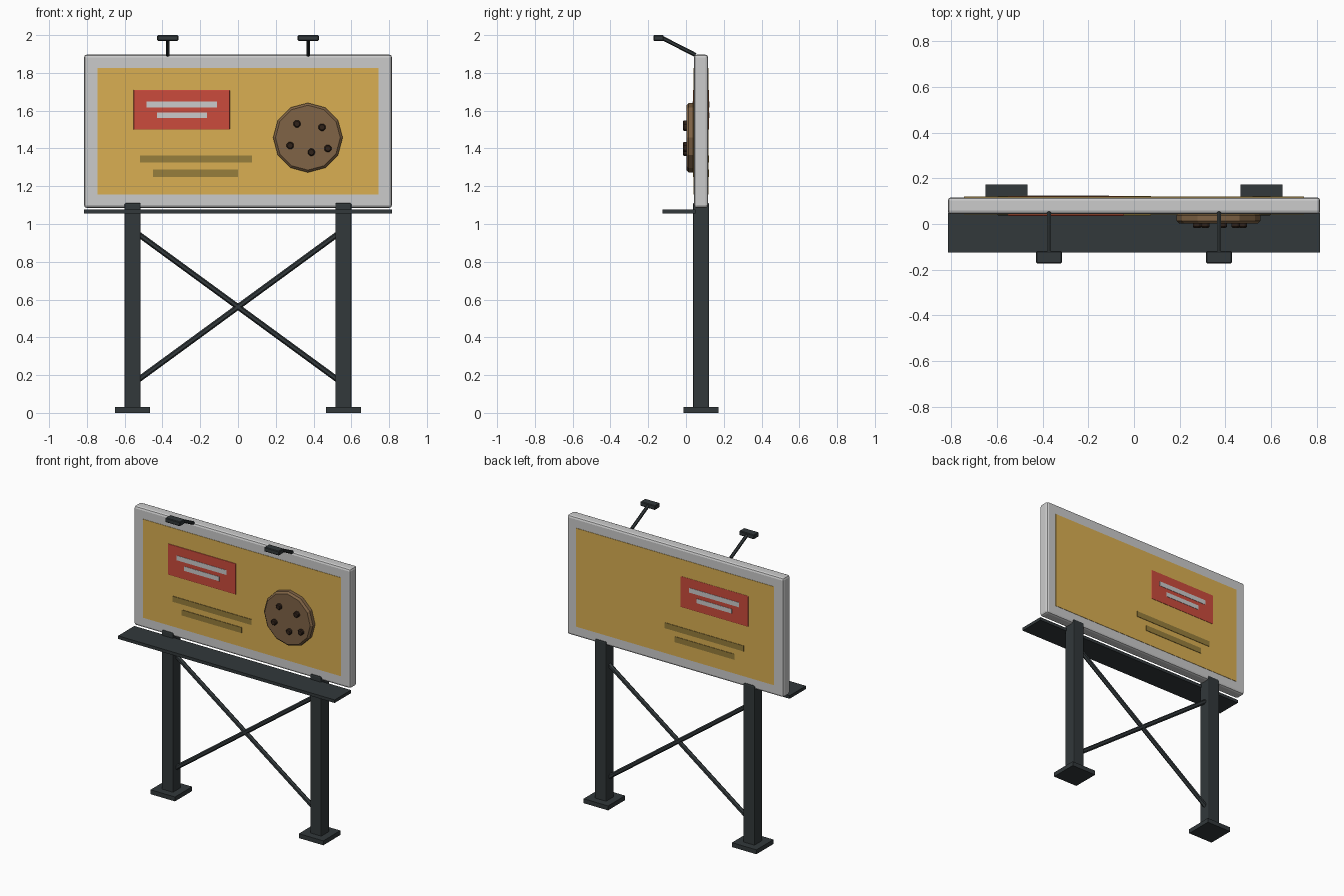
import bpy, bmesh, math
from mathutils import Vector, Matrix

if "Cube" in bpy.data.objects:
    bpy.data.objects.remove(bpy.data.objects["Cube"])


def material(name, rgb):
    m = bpy.data.materials.new(name)
    m.diffuse_color = (*rgb, 1)
    m.use_nodes = True
    m.node_tree.nodes["Principled BSDF"].inputs["Base Color"].default_value = m.diffuse_color
    return m


STEEL = material("dark_steel", (0.032, 0.04, 0.043))
WHITE = material("white_paint", (0.68, 0.68, 0.71))
YELLOW = material("yellow_paper", (0.70, 0.43, 0.085))
RED = material("red_print", (0.60, 0.07, 0.045))
OCHRE = material("ochre_print", (0.31, 0.21, 0.045))
BROWN = material("baked_brown", (0.216, 0.127, 0.061))
CHOC = material("chocolate", (0.03, 0.016, 0.01))


def finish(name, bm, mat, bevel, segments):
    bmesh.ops.recalc_face_normals(bm, faces=bm.faces)
    me = bpy.data.meshes.new(name)
    bm.to_mesh(me)
    bm.free()
    me.materials.append(mat)
    ob = bpy.data.objects.new(name, me)
    bpy.context.collection.objects.link(ob)
    if bevel:
        mod = ob.modifiers.new("bevel", 'BEVEL')
        mod.width, mod.segments = bevel, segments
        mod.limit_method = 'ANGLE'
        mod.angle_limit = math.radians(40)
    return ob


def box(name, x, y, z, mat, bevel=0, segments=2):
    # x, y, z are (min, max) ranges
    bm = bmesh.new()
    bmesh.ops.create_cube(bm, size=1)
    for v in bm.verts:
        v.co = Vector([(r[0] + r[1]) / 2 + c * (r[1] - r[0])
                       for r, c in zip((x, y, z), v.co)])
    return finish(name, bm, mat, bevel, segments)


def rod(name, a, b, radius, sides, mat, bevel=0, segments=1):
    a, b = Vector(a), Vector(b)
    d = b - a
    bm = bmesh.new()
    rot = d.to_track_quat('Z', 'Y').to_matrix().to_4x4()
    bmesh.ops.create_cone(bm, cap_ends=True, segments=sides, radius1=radius,
                          radius2=radius, depth=d.length,
                          matrix=Matrix.Translation((a + b) / 2) @ rot)
    return finish(name, bm, mat, bevel, segments)


# board and the poster sheet that shows on both sides
box("board", (-0.815, 0.815), (0.043, 0.117), (1.085, 1.897), WHITE, 0.015)
box("poster", (-0.745, 0.745), (0.0405, 0.1195), (1.155, 1.825), YELLOW)

# printed blocks, on both sides of the board
box("red_block", (-0.553, -0.043), (0.036, 0.122), (1.50, 1.71), RED, 0.004)
box("upper_white_stripe", (-0.485, -0.11), (0.034, 0.124), (1.617, 1.649), WHITE)
box("lower_white_stripe", (-0.43, -0.165), (0.034, 0.124), (1.56, 1.59), WHITE)
box("upper_ochre_stripe", (-0.52, 0.075), (0.037, 0.1225), (1.325, 1.363), OCHRE)
box("lower_ochre_stripe", (-0.45, 0.0), (0.037, 0.1225), (1.25, 1.288), OCHRE)

# cookie relief on the front
CX, CZ = 0.37, 1.457
rod("cookie", (CX, 0.05, CZ), (CX, 0.002, CZ), 0.184, 12, BROWN, 0.012)
for i, (x, z) in enumerate([(0.312, 1.53), (0.445, 1.512), (0.276, 1.415),
                            (0.388, 1.38), (0.476, 1.40)]):
    rod(f"chocolate_chip_{i + 1}", (x, 0.01, z), (x, -0.017, z), 0.021, 8, CHOC, 0.006)

# posts, feet and lamps, mirrored left and right
for side, s in (("left", -1), ("right", 1)):
    px, lx = s * 0.558, s * 0.372
    box(f"{side}_post", (px - 0.043, px + 0.043), (0.037, 0.123), (0.01, 1.112), STEEL, 0.008)
    box(f"{side}_foot", (px - 0.092, px + 0.092), (-0.012, 0.172), (0, 0.03), STEEL)
    rod(f"{side}_brace", (s * 0.535, 0.08, 0.17), (-s * 0.535, 0.08, 0.952), 0.015, 6, STEEL)
    rod(f"{side}_lamp_arm", (lx, 0.05, 1.895), (lx, -0.13, 1.987), 0.011, 6, STEEL)
    box(f"{side}_lamp_head", (lx - 0.056, lx + 0.056), (-0.172, -0.118), (1.97, 2.0), STEEL, 0.004, 1)

# service walkway under the board front
box("walkway", (-0.815, 0.815), (-0.125, 0.05), (1.055, 1.076), STEEL)
